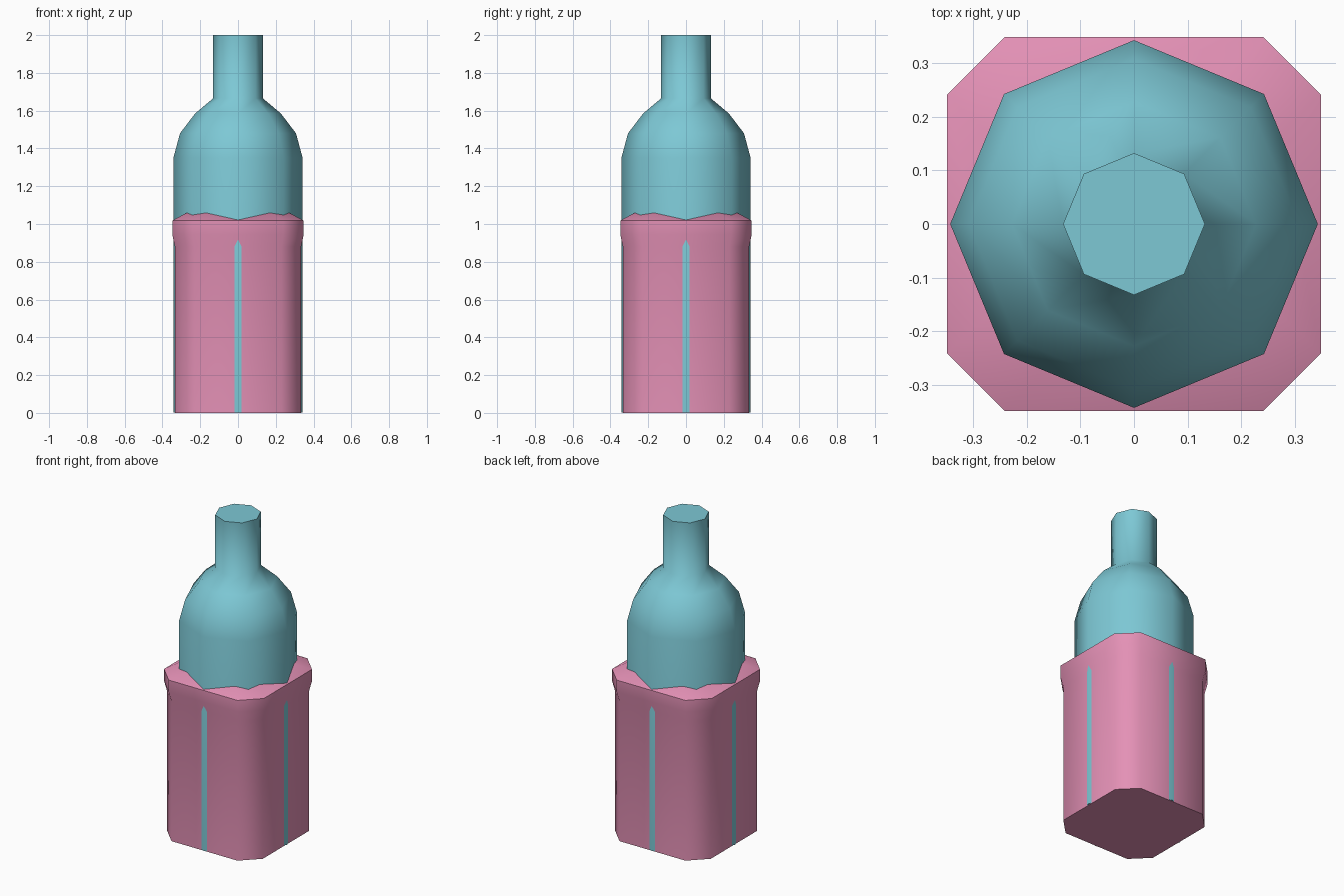
import bpy
import bmesh
from math import cos, sin, pi, radians

if "Cube" in bpy.data.objects:
    bpy.data.objects.remove(bpy.data.objects["Cube"], do_unlink=True)


def make_material(name, rgb):
    mat = bpy.data.materials.new(name)
    mat.use_nodes = True
    mat.diffuse_color = (*rgb, 1)
    mat.node_tree.nodes["Principled BSDF"].inputs["Base Color"].default_value = (*rgb, 1)
    return mat


def loft(name, rings, mat):
    """Skin a stack of equal-sized rings and close both ends."""
    bm = bmesh.new()
    loops = [[bm.verts.new(p) for p in ring] for ring in rings]
    for low, high in zip(loops, loops[1:]):
        n = len(low)
        for i in range(n):
            j = (i + 1) % n
            bm.faces.new((low[i], low[j], high[j], high[i]))
    bm.faces.new(loops[0][::-1])
    bm.faces.new(loops[-1])
    bmesh.ops.recalc_face_normals(bm, faces=bm.faces[:])
    mesh = bpy.data.meshes.new(name)
    bm.to_mesh(mesh)
    bm.free()
    mesh.materials.append(mat)
    obj = bpy.data.objects.new(name, mesh)
    bpy.context.collection.objects.link(obj)
    bpy.ops.object.select_all(action="DESELECT")
    obj.select_set(True)
    bpy.context.view_layer.objects.active = obj
    bpy.ops.object.shade_smooth_by_angle(angle=radians(58))
    return obj


def octagon(radius, z):
    return [(radius * cos(i * pi / 4), radius * sin(i * pi / 4), z) for i in range(8)]


def cut_square(half, flat, z):
    """Square with cut corners; flat is half the length of each straight side."""
    ring = []
    for k in range(4):
        c, s = round(cos(k * pi / 2)), round(sin(k * pi / 2))
        for x, y in ((half, -flat), (half, flat)):
            ring.append((x * c - y * s, x * s + y * c, z))
    return ring


teal = make_material("teal", (0.205, 0.578, 0.665))
pink = make_material("pink", (0.776, 0.283, 0.468))

# Bottle: its ridges poke through the sleeve sides as narrow stripes
bottle_profile = [(0.342, 0.003), (0.342, 1.35), (0.307, 1.48),
                  (0.227, 1.585), (0.132, 1.665), (0.132, 2.0)]
loft("bottle", [octagon(r, z) for r, z in bottle_profile], teal)

# Sleeve: straight sides, flared rim and a sloping shoulder around the bottle
sleeve_profile = [(0.334, 0.23, 0), (0.334, 0.23, 0.88), (0.348, 0.24, 0.945),
                  (0.348, 0.24, 1.018), (0.265, 0.163, 1.063)]
loft("sleeve", [cut_square(*ring) for ring in sleeve_profile], pink)
